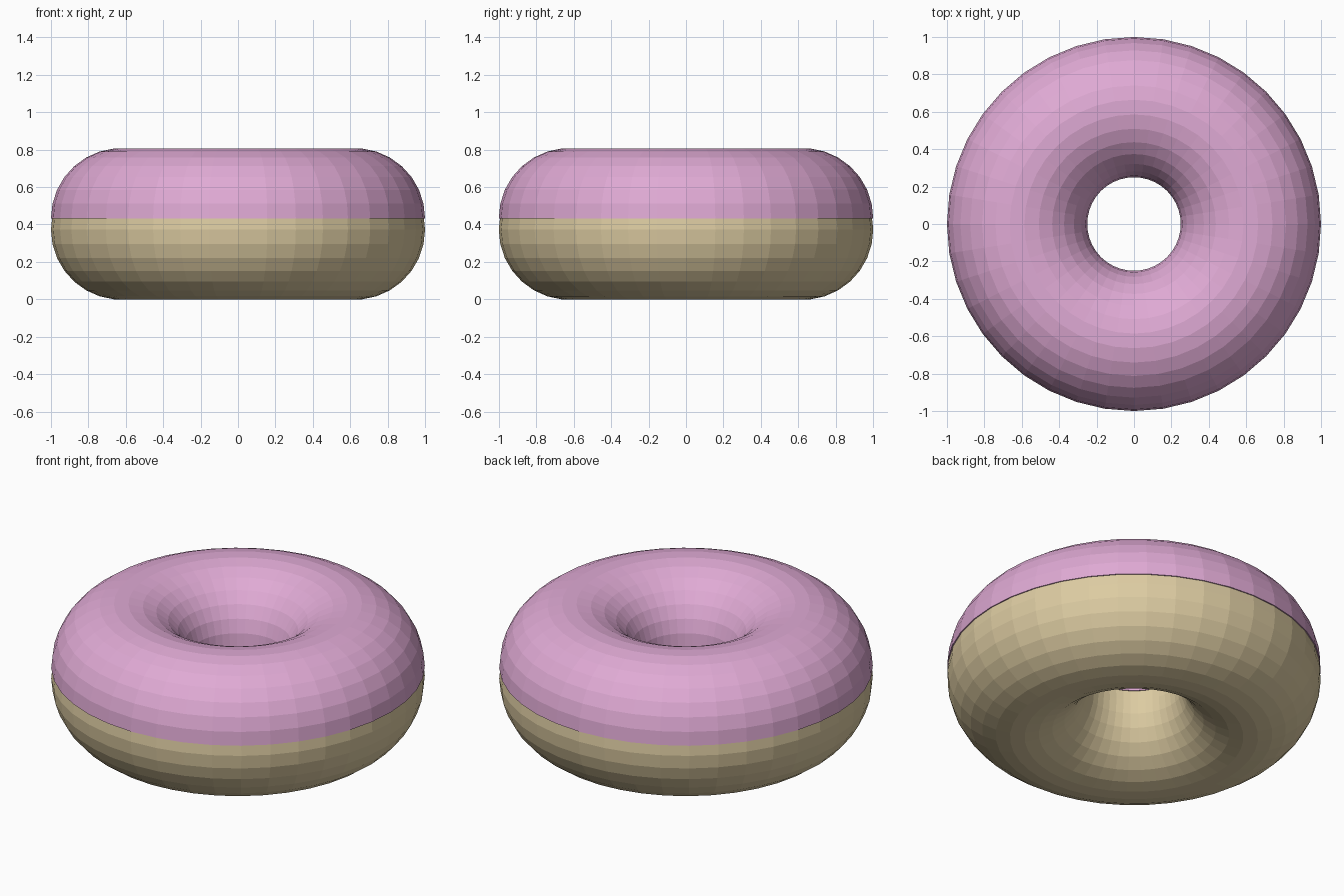
import bpy, bmesh
from math import cos, sin, tau

if "Cube" in bpy.data.objects:
    bpy.data.objects.remove(bpy.data.objects["Cube"])

RING, TUBE = 40, 30          # sides around the ring and around the tube
R, r = 0.625, 0.375          # ring and tube radius
BASE_Z = r * sin(tau * 7 / TUBE)   # lowest vertices rest on z = 0
LIFT = 0.06                  # icing sits slightly above the dough


def material(name, rgb):
    m = bpy.data.materials.new(name)
    m.diffuse_color = (*rgb, 1)
    m.use_nodes = True
    m.node_tree.nodes["Principled BSDF"].inputs["Base Color"].default_value = m.diffuse_color
    return m


def sweep(name, steps, z, mat):
    """Revolve the first `steps` edges of the tube circle around z."""
    closed = steps == TUBE
    count = TUBE if closed else steps + 1
    bm = bmesh.new()
    rows = []
    for i in range(RING):
        a = tau * i / RING
        row = []
        for j in range(count):
            b = tau * j / TUBE
            d = R + r * cos(b)
            row.append(bm.verts.new((d * cos(a), d * sin(a), z + r * sin(b))))
        rows.append(row)
    # an open arc is closed by a flat underside
    for i in range(RING):
        p, q = rows[i], rows[(i + 1) % RING]
        for j in range(count):
            k = (j + 1) % count
            bm.faces.new((p[j], q[j], q[k], p[k]))
    bmesh.ops.recalc_face_normals(bm, faces=bm.faces)
    me = bpy.data.meshes.new(name)
    bm.to_mesh(me)
    bm.free()
    me.materials.append(mat)
    ob = bpy.data.objects.new(name, me)
    bpy.context.collection.objects.link(ob)
    return ob


# full ring of dough
sweep("dough", TUBE, BASE_Z, material("dough_tan", (0.72, 0.60, 0.36)))
# upper half ring of icing
sweep("icing", TUBE // 2, BASE_Z + LIFT, material("icing_pink", (0.74, 0.40, 0.66)))
